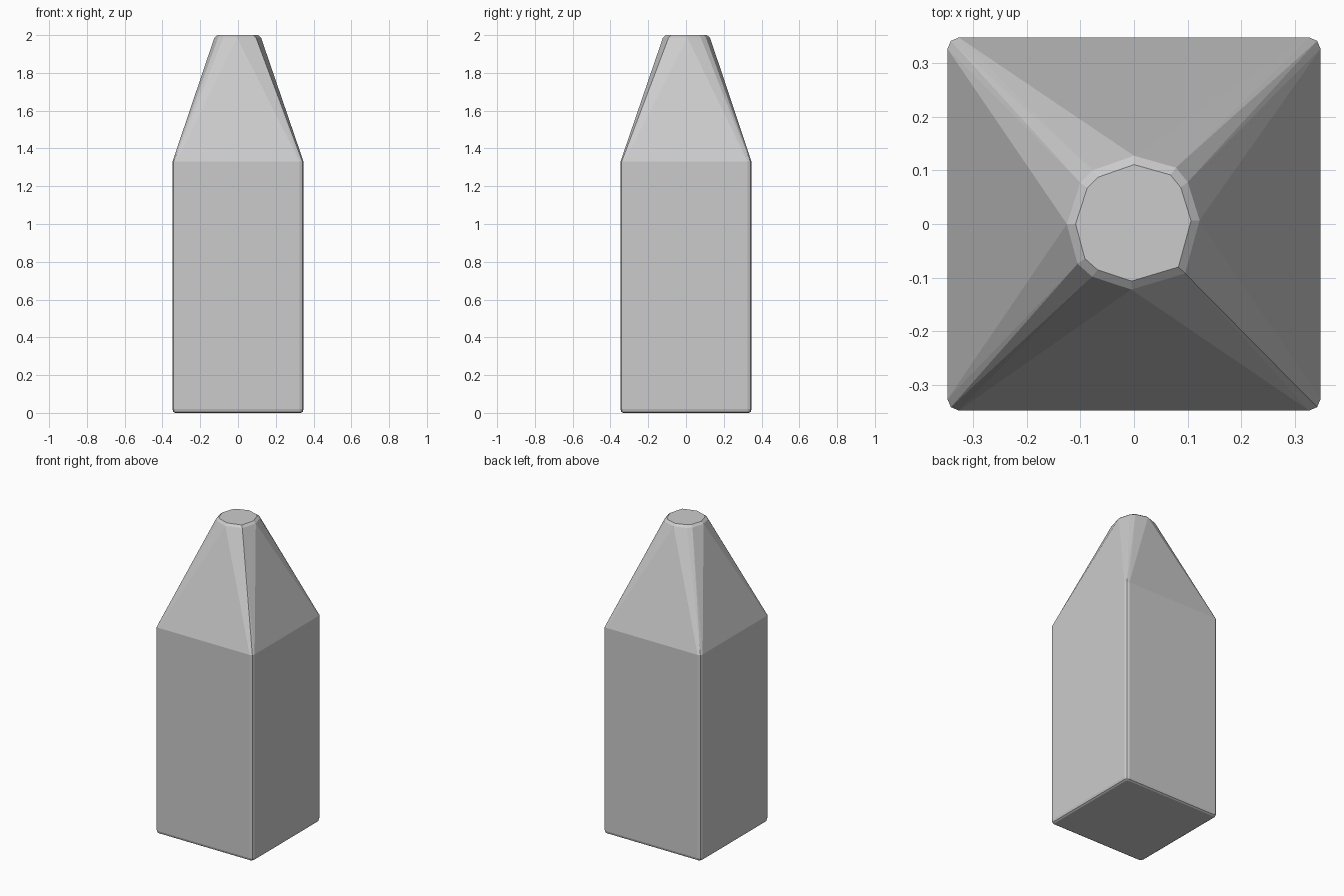
import bpy, bmesh

if "Cube" in bpy.data.objects:
    bpy.data.objects.remove(bpy.data.objects["Cube"])


def rounded_square(half, cut, z):
    # square ring with a three-point rounded corner, mirrored to all quadrants
    a, b = half - cut, half - cut * 0.3
    corner = [(a, half), (b, b), (half, a)]
    return [(sx * x, sy * y, z) for sx in (1, -1) for sy in (1, -1) for x, y in corner]


# Slightly irregular outline of the neck
neck = [(0, 0.127), (0.078, 0.105), (0.1, 0.078), (0.122, 0.007), (0.095, -0.092),
        (-0.005, -0.122), (-0.078, -0.098), (-0.105, -0.074), (-0.125, 0),
        (-0.1, 0.077), (-0.077, 0.1)]

points = []
# Softened base and straight body
points += rounded_square(0.333, 0.012, 0.0)
points += rounded_square(0.343, 0.018, 0.006)
points += rounded_square(0.347, 0.021, 0.02)
points += rounded_square(0.347, 0.021, 1.33)
# Neck rim and smaller flat top
points += [(x, y, 1.987) for x, y in neck]
points += [(x * 0.87, y * 0.87, 2.0) for x, y in neck]

# Wrap the rings in one faceted skin
bm = bmesh.new()
for p in points:
    bm.verts.new(p)
res = bmesh.ops.convex_hull(bm, input=bm.verts[:])
loose = [v for v in bm.verts if not v.link_faces]
bmesh.ops.delete(bm, geom=loose, context='VERTS')
bmesh.ops.dissolve_limit(bm, angle_limit=0.01, verts=bm.verts[:], edges=bm.edges[:])
bmesh.ops.recalc_face_normals(bm, faces=bm.faces[:])

mesh = bpy.data.meshes.new("bottle_body")
bm.to_mesh(mesh)
bm.free()
bpy.context.collection.objects.link(bpy.data.objects.new("bottle_body", mesh))
